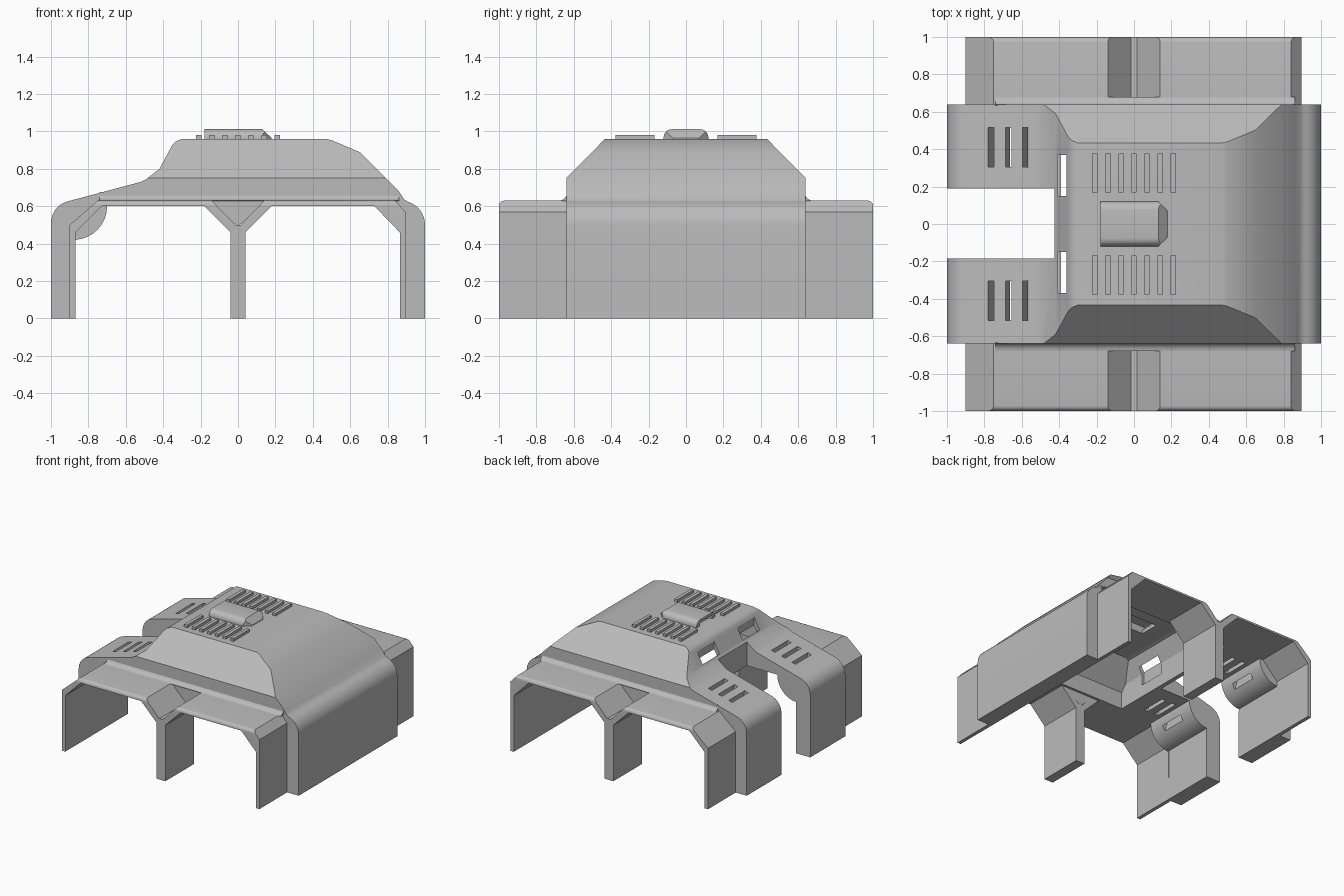
import bpy, bmesh, math
from mathutils import Vector

old = bpy.data.objects.get("Cube")
if old:
    bpy.data.objects.remove(old, do_unlink=True)

grey = bpy.data.materials.new("plain grey")
grey.use_nodes = True
grey.diffuse_color = (0.5, 0.5, 0.5, 1)
grey.node_tree.nodes["Principled BSDF"].inputs["Base Color"].default_value = (0.5, 0.5, 0.5, 1)


def arc(cx, cz, r, start, end, n=8):
    angles = [math.radians(start + (end - start) * i / n) for i in range(n + 1)]
    return [(cx + r * math.cos(a), cz + r * math.sin(a)) for a in angles]


def prism(name, points, lo, hi, axis="y", round_edge=None, width=0.028):
    """Extrude a closed profile along y (points are x, z) or x (points are y, z)."""
    place = (lambda p, t: (p[0], t, p[1])) if axis == "y" else (lambda p, t: (t, p[0], p[1]))
    bm = bmesh.new()
    a = [bm.verts.new(place(p, lo)) for p in points]
    b = [bm.verts.new(place(p, hi)) for p in points]
    bm.faces.new(a)
    bm.faces.new(b[::-1])
    for i in range(len(a)):
        j = (i + 1) % len(a)
        bm.faces.new((a[j], a[i], b[i], b[j]))
    bmesh.ops.recalc_face_normals(bm, faces=bm.faces)
    if round_edge:
        edges = [e for e in bm.edges if round_edge(e)]
        bmesh.ops.bevel(bm, geom=edges, offset=width, segments=5, profile=0.5, affect="EDGES")
    mesh = bpy.data.meshes.new(name)
    bm.to_mesh(mesh)
    bm.free()
    mesh.materials.append(grey)
    ob = bpy.data.objects.new(name, mesh)
    bpy.context.collection.objects.link(ob)
    return ob


def box(name, x0, x1, y0, y1, z0, z1):
    return prism(name, [(x0, z0), (x1, z0), (x1, z1), (x0, z1)], y0, y1)


def boolean(target, tool, operation="DIFFERENCE"):
    bpy.context.view_layer.objects.active = target
    mod = target.modifiers.new("shape", "BOOLEAN")
    mod.operation, mod.object, mod.solver = operation, tool, "EXACT"
    bpy.ops.object.modifier_apply(modifier=mod.name)
    bpy.data.objects.remove(tool, do_unlink=True)


def smooth(ob):
    bpy.ops.object.select_all(action="DESELECT")
    ob.select_set(True)
    bpy.context.view_layer.objects.active = ob
    bpy.ops.object.shade_smooth_by_angle(angle=math.radians(28))


# Main hull: lengthwise profile trimmed by a chamfered cross-section
outer = ([(-1, 0)] + arc(-0.88, 0.51, 0.12, 180, 105)
         + [(-0.52, 0.73), (-0.49, 0.745), (-0.42, 0.80), (-0.35, 0.93), (-0.335, 0.945), (-0.3, 0.96),
            (0.47, 0.96), (0.5, 0.953), (0.65, 0.89), (0.79, 0.75), (0.86, 0.68), (0.89, 0.635)]
         + arc(0.87, 0.5, 0.13, 72, 0) + [(1, 0)])
hull = prism("main_hull", outer, -0.64, 0.64)
section = [(-0.64, -0.1), (0.64, -0.1), (0.64, 0.75), (0.43, 0.963), (-0.43, 0.963), (-0.64, 0.75)]
boolean(hull, prism("section", section, -1.1, 1.1, "x"), "INTERSECT")

# Opening underneath, with the curved haunch on the right legs
under = ([(-0.87, -0.1)] + arc(-0.88, 0.6, 0.18, -87, 0)
         + [(0.73, 0.6), (0.865, 0.46), (0.865, -0.1)])
boolean(hull, prism("opening", under, -0.7, 0.7))

# Hollow roof
inner = [(-0.39, 0.55), (0.77, 0.55), (0.83, 0.66), (0.64, 0.855), (0.46, 0.93),
         (-0.29, 0.93), (-0.32, 0.92), (-0.39, 0.79)]
cavity = prism("cavity", inner, -0.61, 0.61)
inner_section = [(-0.61, 0.5), (0.61, 0.5), (0.61, 0.74), (0.42, 0.95), (-0.42, 0.95), (-0.61, 0.74)]
boolean(cavity, prism("inner_section", inner_section, -1, 1, "x"), "INTERSECT")
boolean(hull, cavity)

# Notch between the two right legs, then windows and slots
boolean(hull, box("notch", -1.1, -0.425, -0.185, 0.19, -0.1, 1))
for s in (-1, 1):
    y0, y1 = sorted((s * 0.15, s * 0.37))
    boolean(hull, box("window", -0.41, -0.36, y0, y1, 0.7, 1))
    y0, y1 = sorted((s * 0.305, s * 0.515))
    for x, z in ((-0.765, 0.665), (-0.67, 0.69), (-0.58, 0.715)):
        lean = 0.26
        lo, hi = z - 0.3, z + 0.1
        slot = [(x - 0.017 + lean * (z - lo), lo), (x + 0.017 + lean * (z - lo), lo),
                (x + 0.017 - lean * 0.1, hi), (x - 0.017 - lean * 0.1, hi)]
        boolean(hull, prism("slot", slot, y0, y1))
boolean(hull, box("scoop_hole", -0.15, 0.1, -0.08, 0.08, 0.9, 1))
smooth(hull)

# Roof scoop with rounded long edges and a sloped, tapered nose
scoop = prism("roof_scoop", [(-0.18, 0.955), (0.18, 0.955), (0.18, 0.965), (0.13, 1.012), (-0.18, 1.012)],
              -0.12, 0.12, "y",
              lambda e: all(v.co.z > 1 for v in e.verts) and abs(e.verts[0].co.y - e.verts[1].co.y) < 0.01,
              0.045)
for s in (-1, 1):
    nose = prism("nose_cut", [(0.13, 0.9), (0.25, 0.9), (0.25, 1.1), (0.13, 1.1)], s * 0.12, s * 0.2)
    for v in nose.data.vertices:
        if v.co.x > 0.2 and abs(v.co.y) < 0.15:
            v.co.y = s * 0.0
    boolean(scoop, nose)
boolean(scoop, box("scoop_inside", -0.3, 0.1, -0.08, 0.08, 0.94, 0.99))
smooth(scoop)

# Cooling ribs on the roof
for s, side in ((-1, "front"), (1, "back")):
    for i in range(7):
        x = -0.21 + i * 0.07
        y0, y1 = sorted((s * 0.168, s * 0.378))
        box(f"{side}_rib_{i + 1}", x - 0.014, x + 0.014, y0, y1, 0.95, 0.982)

# Side canopies: double arch with a shared middle leg
arch = [(-0.9, 0), (-0.9, 0.5), (-0.75, 0.63), (-0.14, 0.63), (-0.015, 0.5), (0.015, 0.5), (0.14, 0.63),
        (0.84, 0.63), (0.895, 0.57), (0.895, 0), (0.865, 0), (0.865, 0.46), (0.73, 0.6), (0.18, 0.6),
        (0.04, 0.46), (0.04, 0), (-0.04, 0), (-0.04, 0.46), (-0.18, 0.6), (-0.73, 0.6),
        (-0.87, 0.46), (-0.87, 0)]
for s, side in ((-1, "front"), (1, "back")):
    y0, y1 = sorted((s * 0.63, s * 1.0))
    canopy = prism(f"{side}_canopy", arch, y0, y1, "y",
                   lambda e: all(v.co.z > 0.62 and abs(v.co.y) > 0.99 for v in e.verts))
    smooth(canopy)
    y0, y1 = sorted((s * 0.63, s * 0.66))
    prism(f"{side}_valley_end", [(-0.15, 0.63), (0, 0.49), (0.15, 0.63)], y0, y1)
    curve = [(s * (0.68 - 0.045 * math.sin(t * math.pi / 10)), 0.675 - 0.045 * math.cos(t * math.pi / 10))
             for t in range(6)]
    cove = prism(f"{side}_cove", [(s * 0.63, 0.628)] + curve, -0.74, 0.86, "x")
    smooth(cove)
